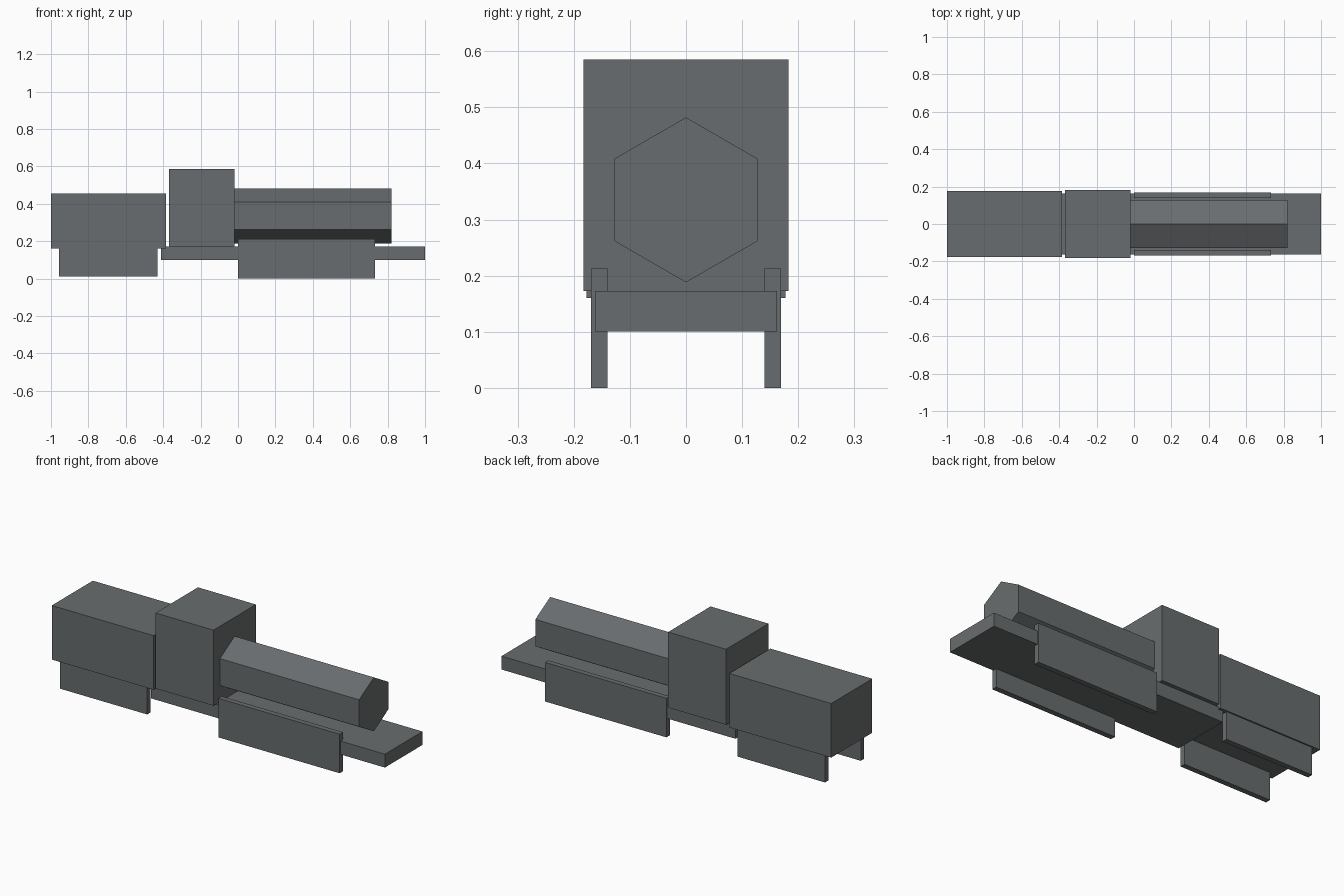
import bpy
import math

default = bpy.data.objects.get("Cube")
if default:
    bpy.data.objects.remove(default, do_unlink=True)

# One flat colour for everything
grey = bpy.data.materials.new("slate_grey")
grey.use_nodes = True
colour = (0.14, 0.152, 0.158, 1.0)
grey.diffuse_color = colour
grey.node_tree.nodes["Principled BSDF"].inputs["Base Color"].default_value = colour


def finish(name):
    obj = bpy.context.object
    obj.name = name
    obj.data.name = name
    obj.data.materials.append(grey)
    return obj


def box(name, xs, ys, zs):
    """Box spanning the given (low, high) ranges."""
    spans = (xs, ys, zs)
    bpy.ops.mesh.primitive_cube_add(size=1, location=[(a + b) / 2 for a, b in spans])
    obj = finish(name)
    obj.scale = [b - a for a, b in spans]
    bpy.ops.object.transform_apply(location=False, rotation=False, scale=True)
    return obj


def wheel_plates(name, xs, zs):
    """Thin slab on each side standing in for a row of wheels."""
    inner, outer = 0.14, 0.169
    box(name + "_front", xs, (-outer, -inner), zs)
    box(name + "_back", xs, (inner, outer), zs)


# Main bodies
box("chassis", (-0.412, 1.0), (-0.162, 0.162), (0.10, 0.173))
box("cab", (-0.37, -0.02), (-0.183, 0.183), (0.173, 0.585))
box("tender", (-1.0, -0.385), (-0.177, 0.177), (0.16, 0.455))

# Wheel slabs
wheel_plates("drive_wheels", (0.0, 0.732), (0.0, 0.213))
wheel_plates("tender_wheels", (-0.957, -0.43), (0.01, 0.16))

# Six-sided boiler lying along x, with one ridge on top
x0, x1 = -0.02, 0.82
bpy.ops.mesh.primitive_cylinder_add(
    vertices=6, radius=0.147, depth=x1 - x0,
    location=((x0 + x1) / 2, 0, 0.335), rotation=(0, math.pi / 2, 0))
boiler = finish("boiler")
bpy.ops.object.transform_apply(location=False, rotation=True, scale=False)
# Turn the hexagon so that a corner points straight up
if max(v.co.z for v in boiler.data.vertices) < 0.14:
    boiler.rotation_euler.x = math.pi / 6
    bpy.ops.object.transform_apply(location=False, rotation=True, scale=False)
